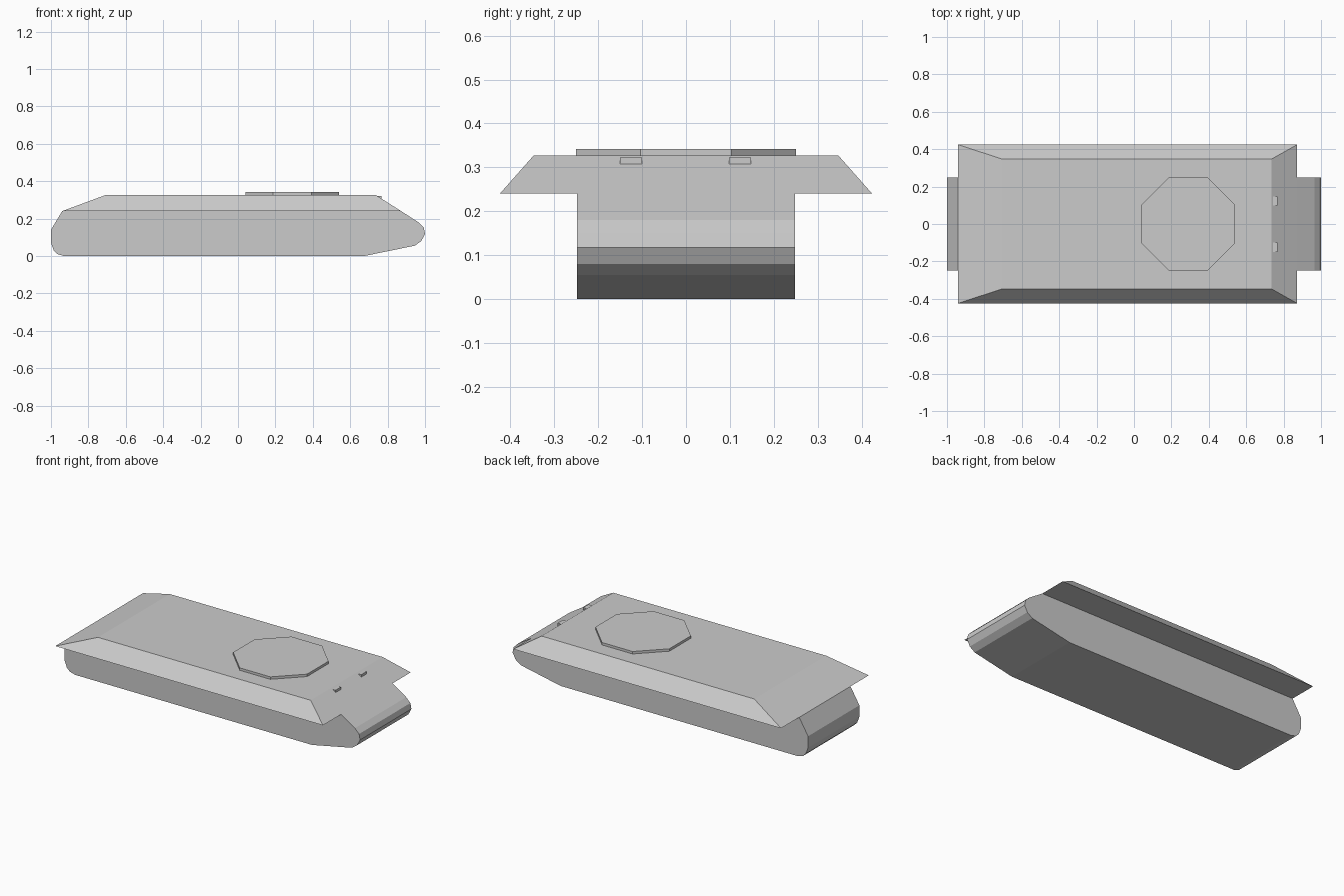
import bpy, bmesh, math

if "Cube" in bpy.data.objects:
    bpy.data.objects.remove(bpy.data.objects["Cube"])

HALF = 0.248          # half width of lower hull


def finish(name, bm):
    bmesh.ops.remove_doubles(bm, verts=bm.verts, dist=1e-5)
    bmesh.ops.recalc_face_normals(bm, faces=bm.faces)
    me = bpy.data.meshes.new(name)
    bm.to_mesh(me)
    bm.free()
    ob = bpy.data.objects.new(name, me)
    bpy.context.collection.objects.link(ob)
    return ob


def face(bm, pts):
    return bm.faces.new([bm.verts.new(p) for p in pts])


def prism(name, profile, y0, y1):
    bm = bmesh.new()
    f = face(bm, [(x, y0, z) for x, z in profile])
    ext = bmesh.ops.extrude_face_region(bm, geom=[f])["geom"]
    bmesh.ops.translate(bm, vec=(0, y1 - y0, 0),
                        verts=[v for v in ext if isinstance(v, bmesh.types.BMVert)])
    if not any(g.normal.y < 0 for g in bm.faces):
        face(bm, [(x, y0, z) for x, z in profile])
    return bm


# Lower hull: side profile across the width, open where it meets the upper hull
side = [(-0.94, 0.24), (-1.0, 0.14), (-1.0, 0.07), (-0.985, 0.03), (-0.965, 0.01),
        (-0.93, 0.0), (0.675, 0.0), (0.945, 0.055), (0.98, 0.08), (1.0, 0.118),
        (0.993, 0.152), (0.965, 0.18), (0.872, 0.24)]
bm = bmesh.new()
for y in (-HALF, HALF):
    face(bm, [(x, y, z) for x, z in side])
for (x0, z0), (x1, z1) in zip(side, side[1:]):
    face(bm, [(x0, -HALF, z0), (x1, -HALF, z1), (x1, HALF, z1), (x0, HALF, z0)])
finish("lower_hull", bm)

# Upper hull: sloped armour shell with flat overhang strips underneath
bm = bmesh.new()
low = [(-0.94, -0.424, 0.24), (0.872, -0.424, 0.24), (0.872, 0.424, 0.24), (-0.94, 0.424, 0.24)]
top = [(-0.705, -0.347, 0.327), (0.735, -0.347, 0.327), (0.735, 0.347, 0.327), (-0.705, 0.347, 0.327)]
face(bm, top)
for i in range(4):
    j = (i + 1) % 4
    face(bm, [low[i], low[j], top[j], top[i]])
for s in (-1, 1):
    face(bm, [(-0.94, s * 0.424, 0.24), (0.872, s * 0.424, 0.24),
              (0.872, s * HALF, 0.24), (-0.94, s * HALF, 0.24)][::s])
finish("upper_hull", bm)

# Octagonal turret ring
bm = bmesh.new()
R = 0.25 / math.cos(math.pi / 8)
ring = [(0.29 + R * math.cos(a), R * math.sin(a))
        for a in (math.pi / 8 + k * math.pi / 4 for k in range(8))]
face(bm, [(x, y, 0.342) for x, y in ring])
for k in range(8):
    (x0, y0), (x1, y1) = ring[k], ring[(k + 1) % 8]
    face(bm, [(x0, y0, 0.327), (x1, y1, 0.327), (x1, y1, 0.342), (x0, y0, 0.342)])
finish("turret_ring", bm)

# Vision block wedges on the front slope
wedge = [(0.742, 0.322), (0.766, 0.322), (0.766, 0.307)]
for name, y in (("vision_block_right", -0.125), ("vision_block_left", 0.123)):
    bm = prism(name, wedge, y - 0.025, y + 0.025)
    finish(name, bm)
